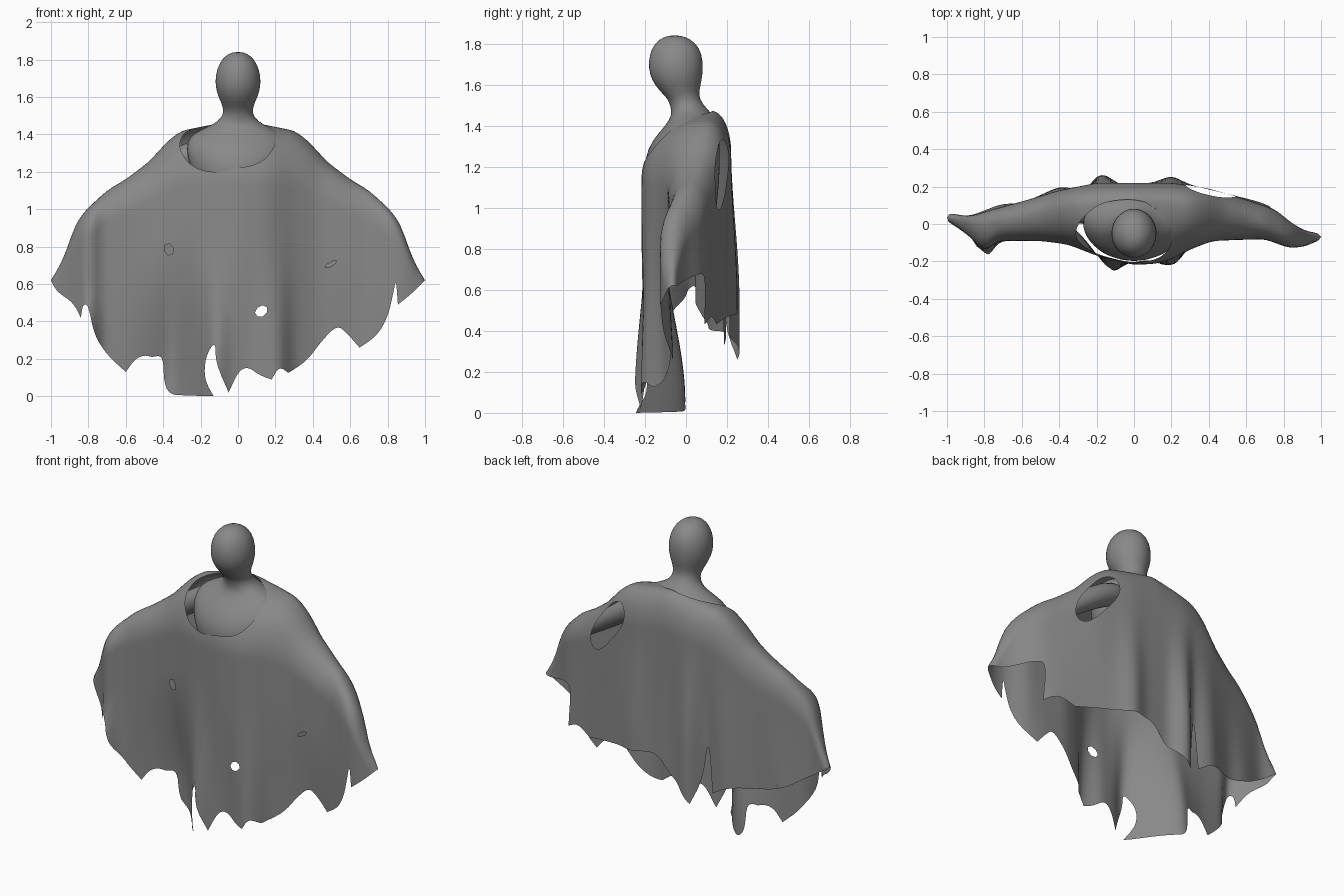
import bpy, bmesh, math
from mathutils import Vector
from mathutils.geometry import delaunay_2d_cdt

if "Cube" in bpy.data.objects:
    bpy.data.objects.remove(bpy.data.objects["Cube"])

grey = bpy.data.materials.new("dark_grey")
grey.diffuse_color = (.25, .25, .25, 1)
grey.use_nodes = True
grey.node_tree.nodes["Principled BSDF"].inputs["Base Color"].default_value = grey.diffuse_color


def table(pts, x, soft=0.03):
    # softened piecewise-linear lookup
    def lin(v):
        if v <= pts[0][0]:
            return pts[0][1]
        for (a, p), (b, q) in zip(pts, pts[1:]):
            if v <= b:
                return p + (q - p) * (v - a) / (b - a)
        return pts[-1][1]
    return sum(lin(x + soft * k / 3) * w for k, w in zip(range(-3, 4), (1, 2, 3, 4, 3, 2, 1))) / 16


def finish(bm, name):
    bmesh.ops.recalc_face_normals(bm, faces=bm.faces)
    me = bpy.data.meshes.new(name)
    bm.to_mesh(me)
    bm.free()
    me.materials.append(grey)
    for p in me.polygons:
        p.use_smooth = True
    ob = bpy.data.objects.new(name, me)
    bpy.context.collection.objects.link(ob)
    return ob


def loft(name, rings, n=24):
    # rings of (centre, axis u, axis v), capped at both ends
    bm = bmesh.new()
    loops = []
    for c, u, v in rings:
        loops.append([bm.verts.new(Vector(c) + Vector(u) * math.cos(2 * math.pi * i / n)
                                   + Vector(v) * math.sin(2 * math.pi * i / n)) for i in range(n)])
    for a, b in zip(loops, loops[1:]):
        for i in range(n):
            bm.faces.new((a[i], a[(i + 1) % n], b[(i + 1) % n], b[i]))
    bm.faces.new(loops[0])
    bm.faces.new(loops[-1])
    ob = finish(bm, name)
    m = ob.modifiers.new("round", 'SUBSURF')
    m.levels = m.render_levels = 1
    return ob


# Head, neck and torso: z, half width, centre y, half depth
body = [(1.84, .015, -.055, .015), (1.835, .045, -.055, .052), (1.805, .085, -.052, .1), (1.75, .114, -.05, .129),
        (1.68, .124, -.05, .134), (1.62, .113, -.045, .122), (1.57, .09, -.033, .097),
        (1.53, .076, -.01, .076), (1.49, .086, .01, .085), (1.455, .13, .03, .1), (1.425, .2, .03, .115),
        (1.39, .26, .025, .135), (1.33, .28, .0, .165), (1.24, .26, -.02, .185), (1.15, .23, -.015, .18),
        (1.0, .19, 0, .15), (.85, .17, 0, .13)]
loft("body", [((0, cy, z), (rx, 0, 0), (0, ry, 0)) for z, rx, cy, ry in body], 32)

# Arms held out under the cloth
arm = [(.12, .06, 1.34, .07), (.28, .07, 1.29, .07), (.42, .07, 1.19, .062),
       (.6, .04, 1.06, .045), (.75, -.005, .96, .038), (.82, -.04, .92, .028)]
for side, name in ((1, "left_arm"), (-1, "right_arm")):
    loft(name, [((side * x, y, z), (side * .55 * r, 0, .83 * r), (0, r, 0)) for x, y, z, r in arm], 16)

# Cloth shape: ridge line over the arms, and front and back sheets
RIDGE = [(0, 1.475), (.15, 1.45), (.3, 1.42), (.37, 1.37), (.48, 1.25), (.6, 1.16), (.7, 1.1),
         (.81, 1.0), (.87, .92), (.9, .83), (.94, .72), (1, .62), (1.03, .57)]
RIDGE_Y = [(-1, .04), (-.85, -.01), (-.6, .04), (-.3, .1), (0, .12), (.3, .1), (.6, .04), (.85, -.06), (1, -.07)]
FRONT_TOP = [(-1, .02), (-.86, -.08), (-.8, -.16), (-.74, -.09), (-.5, -.09), (-.35, -.11), (-.2, -.17), (0, -.22),
             (.14, -.21), (.22, -.18), (.29, -.14), (.42, -.09), (.7, -.08), (.83, -.13), (.92, -.12), (1, -.08)]
FRONT_LOW = [(-1, .02), (-.87, -.06), (-.8, -.29), (-.74, -.1), (-.55, -.07), (-.42, -.02), (-.36, .01), (-.28, -.06),
             (-.2, -.16), (-.12, -.27), (-.04, -.21), (.08, -.19), (.15, -.22), (.23, -.22), (.29, -.12),
             (.42, -.07), (.6, -.05), (.72, -.07), (.82, -.12), (.92, -.11), (1, -.07)]
BACK_TOP = [(-1, .06), (-.88, .04), (-.75, .08), (-.6, .12), (-.4, .18), (-.2, .22), (.2, .22), (.4, .19),
            (.6, .13), (.75, .08), (.85, 0), (.92, -.04), (1, -.05)]
BACK_LOW = [(-1, .06), (-.88, .05), (-.72, .11), (-.6, .11), (-.4, .2), (-.32, .19), (-.26, .17), (-.2, .265),
            (-.15, .265), (-.08, .21), (.1, .22), (.2, .26), (.3, .21), (.5, .16), (.68, .12), (.76, .08),
            (.85, 0), (.92, -.04), (1, -.05)]
H_FRONT = [(0, .34), (.3, .3), (.5, .2), (.8, .14), (1, .06)]
H_BACK = [(0, .2), (.3, .2), (.6, .16), (1, .06)]


def bend(x, side):
    return table(H_FRONT if side < 0 else H_BACK, abs(x))


def to_pattern(x, z, side):
    d, h = max(0, table(RIDGE, abs(x)) - z), bend(x, side)
    return Vector((x, side * (math.sqrt(2 * h * d) if d < h / 2 else d + h / 2)))


def drape(p):
    x, q = p
    side = -1 if q < 0 else 1
    h, q = bend(x, side), abs(q)
    d = q * q / (2 * h) if q < h else q - h / 2
    top = table(RIDGE, abs(x))
    low = min(1, max(0, (d / top - .36) / .6)) if side < 0 else min(1, max(0, (d - .15) / .75))
    low = low * low * (3 - 2 * low)
    a, b = (FRONT_TOP, FRONT_LOW) if side < 0 else (BACK_TOP, BACK_LOW)
    y1 = table(a, x, .05) * (1 - low) + table(b, x, .045) * low
    y0 = table(RIDGE_Y, x, .06)
    t = math.sin(min(1, q / (1.5 * h)) * math.pi / 2)
    return Vector((x, y0 + (y1 - y0) * t, top - d))


# Ragged hems seen from the front: x, z
FRONT_HEM = [(-1, .62), (-.97, .56), (-.88, .5), (-.84, .42), (-.83, .49), (-.8, .49), (-.77, .33), (-.7, .22),
             (-.6, .13), (-.55, .2), (-.5, .22), (-.46, .21), (-.40, .22), (-.395, .06), (-.36, .01), (-.3, .005),
             (-.13, 0), (-.18, .09), (-.175, .21), (-.12, .3), (-.12, .18), (-.05, .02), (0, .13), (.05, .16),
             (.12, .11), (.18, .09), (.22, .16), (.27, .125), (.37, .19), (.45, .3), (.53, .38), (.58, .34),
             (.65, .26), (.74, .32), (.8, .42), (.83, .55), (.845, .63), (.855, .49), (.93, .55), (1, .62)]
BACK_HEM = [(1, .62), (.93, .62), (.85, .65), (.77, .68), (.715, .67), (.735, .43), (.65, .48), (.55, .43),
            (.4, .46), (.15, .49), (.04, .49), (-.04, .38), (-.13, .34), (-.2, .26), (-.25, .4), (-.28, .68),
            (-.31, .33), (-.42, .4), (-.6, .4), (-.75, .45), (-.82, .5), (-.92, .56), (-1, .62)]


def scallop(pts, rounds=2):
    # round the hem everywhere except at the hanging tips
    tips = {p for a, p, b in zip(pts, pts[1:], pts[2:]) if p[1] < min(a[1], b[1])} | {(-.13, 0)}
    for _ in range(rounds):
        out = [pts[0]]
        for a, p, b in zip(pts, pts[1:], pts[2:]):
            if p in tips:
                out.append(p)
            else:
                out += [tuple(p[i] + .25 * (n[i] - p[i]) for i in (0, 1)) for n in (a, b)]
        pts = out + [pts[-1]]
    return pts


def dense(pts, step=.02):
    out = []
    for a, b in zip(pts, pts[1:]):
        n = max(1, math.ceil(math.dist(a, b) / step))
        out += [(a[0] + (b[0] - a[0]) * i / n, a[1] + (b[1] - a[1]) * i / n) for i in range(n)]
    return out


def ellipse(cx, cy, rx, ry, tilt=0, n=24):
    c, s = math.cos(tilt), math.sin(tilt)
    ang = [2 * math.pi * i / n for i in range(n)]
    return [(cx + rx * math.cos(a) * c - ry * math.sin(a) * s,
             cy + rx * math.cos(a) * s + ry * math.sin(a) * c) for a in ang]


outline = [to_pattern(x, z, side) for hem, side in ((FRONT_HEM, -1), (BACK_HEM, 1)) for x, z in dense(scallop(hem))]
# Neck opening, arm tear at the back, small tears at the front
loops = [outline, [Vector(p) for p in ellipse(-.055, -.2, .255, .225, n=64)],
         [Vector(p) for p in ellipse(.41, .25, .135, .115, -.25, n=40)],
         [to_pattern(x, z, -1) for x, z in ellipse(-.37, .785, .025, .033, .3, 6)],
         [to_pattern(x, z, -1) for x, z in ellipse(.125, .455, .037, .028, .6, 7)],
         [to_pattern(x, z, -1) for x, z in ellipse(.495, .705, .036, .011, .5, 6)]]

# Cut the flat cloth pattern, then drape it
points, edges = [], []
for lp in loops:
    k, n = len(points), len(lp)
    points += lp
    edges += [(k + i, k + (i + 1) % n) for i in range(n)]
segs = [(points[a].x, points[a].y, points[b].x, points[b].y) for a, b in edges]
STEP = .027
for i in range(-37, 38):
    for j in range(-64, 50):
        points.append(Vector((i * STEP, j * STEP)))
verts, _, faces, *_ = delaunay_2d_cdt(points, edges, [], 0, 1e-5)


def inside(p):
    x, y = p
    hit = False
    for ax, ay, bx, by in segs:
        if (ay > y) != (by > y) and x < ax + (bx - ax) * (y - ay) / (by - ay):
            hit = not hit
    return hit


bm = bmesh.new()
bv = [bm.verts.new(drape(v)) for v in verts]
for f in faces:
    if inside(sum((verts[i] for i in f), Vector((0, 0))) / len(f)):
        bm.faces.new([bv[i] for i in f])
bmesh.ops.delete(bm, geom=[v for v in bm.verts if not v.link_faces], context='VERTS')
finish(bm, "tattered_poncho")
